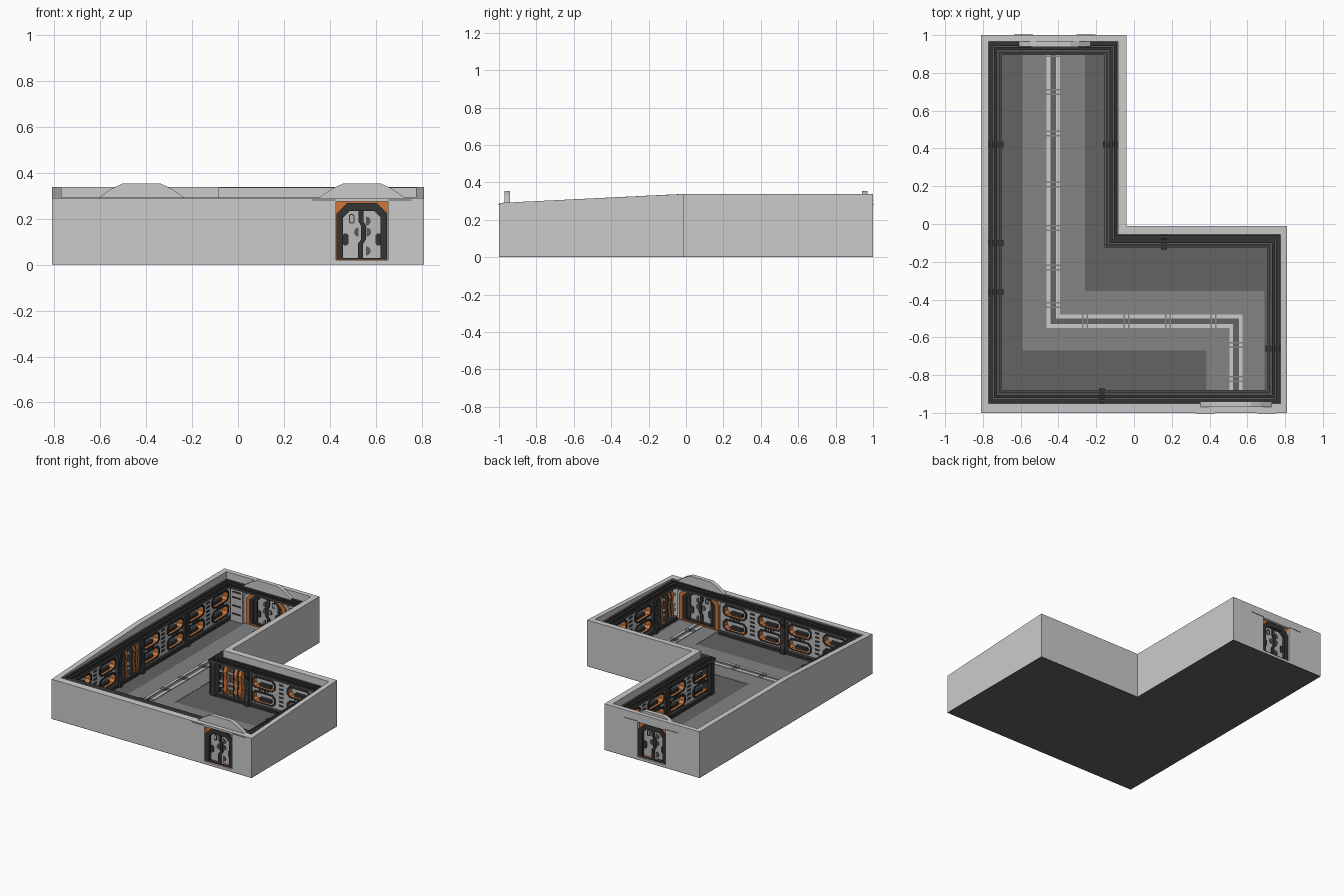
import bpy, bmesh, math
from mathutils import Matrix, Vector

if "Cube" in bpy.data.objects:
    bpy.data.objects.remove(bpy.data.objects["Cube"])


def mat(name, r, g, b):
    m = bpy.data.materials.new(name)
    m.diffuse_color = (r, g, b, 1)
    m.use_nodes = True
    m.node_tree.nodes["Principled BSDF"].inputs["Base Color"].default_value = m.diffuse_color
    return m


DARK = mat("dark_trim", .035, .035, .035)
MID = mat("mid_trim", .10, .10, .10)
FLOOR = mat("floor_dark", .125, .125, .125)
PATH = mat("floor_path", .23, .23, .23)
ORANGE = mat("orange", .62, .18, .04)
PANEL = mat("panel", .50, .50, .50)

MAPS = {"xy": lambda a, b, h: (a, b, h),
        "xz": lambda a, b, h: (a, h, b),
        "yz": lambda a, b, h: (h, a, b)}


def prism(name, loop, lo, hi, m=None, M=Matrix(), plane="xy", hole=None, hole_mat=None):
    """Extrude a loop from lo to hi; an optional hole loop has the same point count."""
    f, bm, n = MAPS[plane], bmesh.new(), len(loop)
    rows = [[bm.verts.new(f(a, b, h)) for a, b in lp]
            for lp in ([loop, hole] if hole else [loop]) for h in (lo, hi)]

    def bridge(r, s, idx=0):
        for i in range(n):
            j = (i + 1) % n
            bm.faces.new((r[i], r[j], s[j], s[i])).material_index = idx
    bridge(rows[0], rows[1])
    if hole:
        bridge(rows[2], rows[3], 1 if hole_mat else 0)
        bridge(rows[0], rows[2])
        bridge(rows[1], rows[3])
    else:
        bm.faces.new(rows[0])
        bm.faces.new(rows[1])
    bmesh.ops.remove_doubles(bm, verts=bm.verts, dist=1e-5)
    bmesh.ops.recalc_face_normals(bm, faces=bm.faces)
    me = bpy.data.meshes.new(name)
    bm.to_mesh(me)
    bm.free()
    me.transform(M)
    for k in (m, hole_mat):
        if k:
            me.materials.append(k)
    ob = bpy.data.objects.new(name, me)
    bpy.context.collection.objects.link(ob)
    return ob


def octa(cx, cz, hw, hh, ct=0, cb=None):
    """Rectangle with chamfered top and bottom corners (always 8 points)."""
    cb = ct if cb is None else cb
    return [(cx - hw + cb, cz - hh), (cx + hw - cb, cz - hh), (cx + hw, cz - hh + cb),
            (cx + hw, cz + hh - ct), (cx + hw - ct, cz + hh), (cx - hw + ct, cz + hh),
            (cx - hw, cz + hh - ct), (cx - hw, cz - hh + cb)]


def box(name, x0, x1, y0, y1, z0, z1, m=None, M=Matrix()):
    return prism(name, [(x0, y0), (x1, y0), (x1, y1), (x0, y1)], z0, z1, m, M)


def frame(x, y, nx, ny):
    """Wall frame: local X along the wall, Y into the room, Z up."""
    nrm, up = Vector((nx, ny, 0)), Vector((0, 0, 1))
    R = Matrix((nrm.cross(up), nrm, up)).transposed().to_4x4()
    return Matrix.Translation((x, y, 0)) @ R


def ell(x0, x1, x2, y0, y1, y2):
    return [(x0, y0), (x1, y0), (x1, y2), (x2, y2), (x2, y1), (x0, y1), (x0, -.02)]


def inner(o):
    return ell(-.77 + o, .775 - o, -.085 - o, -.95 + o, .965 - o, -.055 - o)


# outer shell: sloped towards the front, with two door openings
OUT = ell(-.81, .81, -.04, -1, 1, -.01)
shell = prism("outer_wall", OUT, .004, .338, hole=inner(0))
for v in shell.data.vertices:
    if v.co.z > .1:
        v.co.z = .29 + .048 * min(1, (v.co.y + 1) / .98)
DOORS = [frame(.54, -1, 0, 1), frame(-.42, 1, 0, -1)]
for M in DOORS:
    cut = box("door_cutter", -.113, .113, -.05, .1, .02, .275, M=M)
    cut.hide_render = True
    cut.hide_set(True)
    b = shell.modifiers.new("opening", "BOOLEAN")
    b.object, b.operation, b.solver = cut, "DIFFERENCE", "EXACT"
bpy.context.view_layer.update()
shell.data = bpy.data.meshes.new_from_object(
    shell.evaluated_get(bpy.context.evaluated_depsgraph_get()))
shell.modifiers.clear()
for ob in [o for o in bpy.data.objects if o.name.startswith("door_cutter")]:
    bpy.data.objects.remove(ob)

# floor, walkway and double rail with ties
prism("floor_base", OUT, 0, .004, FLOOR)
prism("floor_deck", inner(-.005), .004, .02, FLOOR)
prism("walkway", [(-.59, .93), (-.26, .93), (-.26, -.355), (.69, -.355), (.69, -.92),
                  (.385, -.92), (.385, -.67), (-.59, -.67)][::-1], .02, .022, PATH)


def track(o):
    return [(-.427 + o, .92), (-.427 + o, -.515 + o), (.54 + o, -.515 + o), (.54 + o, -.92)]


prism("track_bed", track(-.02) + track(.02)[::-1], .022, .0235, FLOOR)
for s in (-1, 1):
    prism("floor_rail", track(s * .015) + track(s * .035)[::-1], .022, .027)
for x, y in [(-.427, v) for v in (.9, .7, .48, .21, -.02, -.23, -.43)] + [(.54, -.64), (.54, -.82)]:
    for d in (-.012, .012):
        box("rail_tie", x - .036, x + .036, y + d - .004, y + d + .004, .022, .029, PATH)
for x in (-.26, -.04, .18, .42):
    for d in (-.012, .012):
        box("rail_tie", x + d - .004, x + d + .004, -.551, -.479, .022, .029, PATH)

# stepped ledges running around the room
for o0, o1, z0, z1, m in ((0, .07, .262, .274, MID), (.004, .022, .274, .288, DARK),
                          (.028, .045, .274, .284, DARK), (.052, .064, .274, .28, DARK)):
    prism("upper_ledge", inner(o0), z0, z1, m, hole=inner(o1))

RIB = [(0, .035), (.05, .035), (.068, .08), (.06, .15), (.068, .22), (.05, .262), (0, .262)]
POST = [(0, .02), (.08, .02), (.08, .06), (.068, .09), (.068, .21), (.08, .24), (.08, .275), (0, .275)]


def post(M, u):
    prism("pillar", POST, u - .016, u + .016, DARK, M, "yz")
    for s in (-1, 1):
        box("pillar_side", u + s * .023 - .006, u + s * .023 + .006, 0, .064, .02, .27, MID, M)


def skirting(M, h):
    box("skirting", -h, h, 0, .066, .02, .036, DARK, M)
    box("skirting_step", -h, h, 0, .058, .036, .046, MID, M)


def window_panel(M, h):
    skirting(M, h)
    w = h / 2
    box("panel_back", -h, h, 0, .012, .03, .265, PANEL, M)
    for s in (-1, 1):
        for z in (.1, .205):
            prism("window_cell", octa(s * w, z, w, .0525), .012, .05, PANEL, M, "xz",
                  octa(s * (w + .01), z, .085, .033, .018), ORANGE)
            prism("window_rim", octa(s * (w + .01), z, .096, .043, .022), .05, .056, DARK, M, "xz",
                  octa(s * (w + .01), z, .085, .033, .018))
            box("window_shelf", s * (w + .01) - .045, s * (w + .01) + .045, .012, .036,
                z - .033, z - .012, DARK, M)
        for k in range(4):
            u = s * (w + .01) + (k - 1.5) * .022
            box("vent_slot", u - .006, u + .006, .05, .054, .146, .159, DARK, M)
    for k in range(6):
        z = .075 + k * .03
        box("centre_vent", -.018, .018, .05, .054, z, z + .012, DARK, M)


def rib_panel(M, h):
    skirting(M, h)
    box("rib_back", -h, h, 0, .025, .03, .265, MID, M)
    for u in (-.07, -.035, .05):
        prism("orange_rib", RIB, u - .011, u + .011, ORANGE, M, "yz")
        prism("dark_rib", RIB, u + .013, u + .021, DARK, M, "yz")
    for z in (.09, .125, .2):
        ring = [(.036 + .011 * math.cos(a * math.pi / 4), z + .011 * math.sin(a * math.pi / 4))
                for a in range(8)]
        prism("pipe", ring, -h, h, PANEL, M, "yz")


# wall runs: fixed axis value, inward normal, (start, end, kind)
RUNS = [("x", -.77, 1, [(-.89, -.36, "w"), (-.36, -.1, "r"), (-.1, .42, "w"), (.42, .94, "w")]),
        ("y", -.95, 1, [(-.7, -.17, "w"), (-.17, .355, "w")]),
        ("x", .775, -1, [(-.92, -.66, "r"), (-.66, -.13, "w")]),
        ("y", -.055, -1, [(-.1, .16, "r"), (.16, .69, "w")]),
        ("x", -.085, -1, [(-.1, .42, "w"), (.42, .94, "w")])]
for axis, c, n, parts in RUNS:
    for i, (a, b, kind) in enumerate(parts):
        m = (a + b) / 2
        M = frame(c, m, n, 0) if axis == "x" else frame(m, c, 0, n)
        (window_panel if kind == "w" else rib_panel)(M, (b - a) / 2)
        if i:
            post(frame(c, a, n, 0) if axis == "x" else frame(a, c, 0, n), 0)

# corner posts
for x, y in ((-.735, -.915), (.74, -.092), (-.118, -.088)):
    prism("corner_post", octa(x, y, .037, .037, .018), .02, .27, DARK)


def door(M):
    # surround and frame
    prism("door_corner_plate", octa(0, .1475, .113, .1275), .022, .05, ORANGE, M, "xz",
          octa(0, .1325, .084, .1025, .03, 0))
    prism("door_frame", octa(0, .145, .11, .123, .045, 0), .01, .062, DARK, M, "xz",
          octa(0, .1325, .082, .1025, .03, 0))
    for w0, w1, y, m in ((.183, .16, .07, PANEL), (.16, .133, .08, ORANGE), (.133, .108, .074, DARK)):
        prism("inner_surround", octa(0, .15, w0, .13 - (.183 - w0) * .3, .06, 0), .05, y, m, M, "xz",
              octa(0, .145, w1, .125 - (.183 - w1) * .3, .05, 0))
    # leaves, zigzag seam and fittings
    box("door_leaf", -.083, .083, .034, .052, .022, .237, PANEL, M)
    seam = [(-.012, .03), (.004, .03), (.004, .09), (.018, .11), (.018, .17), (.006, .19), (.006, .235)]
    prism("door_seam", seam + [(a - .022, b) for a, b in seam[::-1]], .026, .06, DARK, M, "xz")
    for u, z, s in ((.018, .19, 1), (-.014, .142, -1), (.02, .142, 1), (.018, .06, 1)):
        arc = [(u + s * .02 * math.sin(k * math.pi / 8), z + .02 * math.cos(k * math.pi / 8))
               for k in range(9)]
        prism("door_disc", arc, .028, .058, MID, M, "xz")
    for s in (-1, 1):
        prism("door_latch", octa(s * .072, .11, .013, .026, .008), .028, .058, DARK, M, "xz")
    prism("door_window", octa(-.045, .2, .012, .02, .005), .03, .056, DARK, M, "xz",
          octa(-.045, .2, .008, .016, .004))
    # raised header and thin sill strips
    prism("door_header", [(-.19, .277), (.19, .277), (.19, .29), (.13, .332), (.08, .355), (-.08, .355),
                          (-.13, .332), (-.19, .29)], .03, .06, None, M, "xz")
    for s in (-1, 1):
        box("header_strip", s * .165 - .05, s * .165 + .05, -.002, .03, .28, .284, MID, M)


for M in DOORS:
    door(M)

# side panels flanking the back door
for x0, x1 in ((-.7, -.605), (-.235, -.15)):
    box("flank_panel", x0, x1, .915, .965, .02, .265, PANEL)
    for z in (.07, .13, .19, .23):
        box("flank_slot", x0 + .015, x1 - .015, .911, .92, z, z + .01, DARK)
